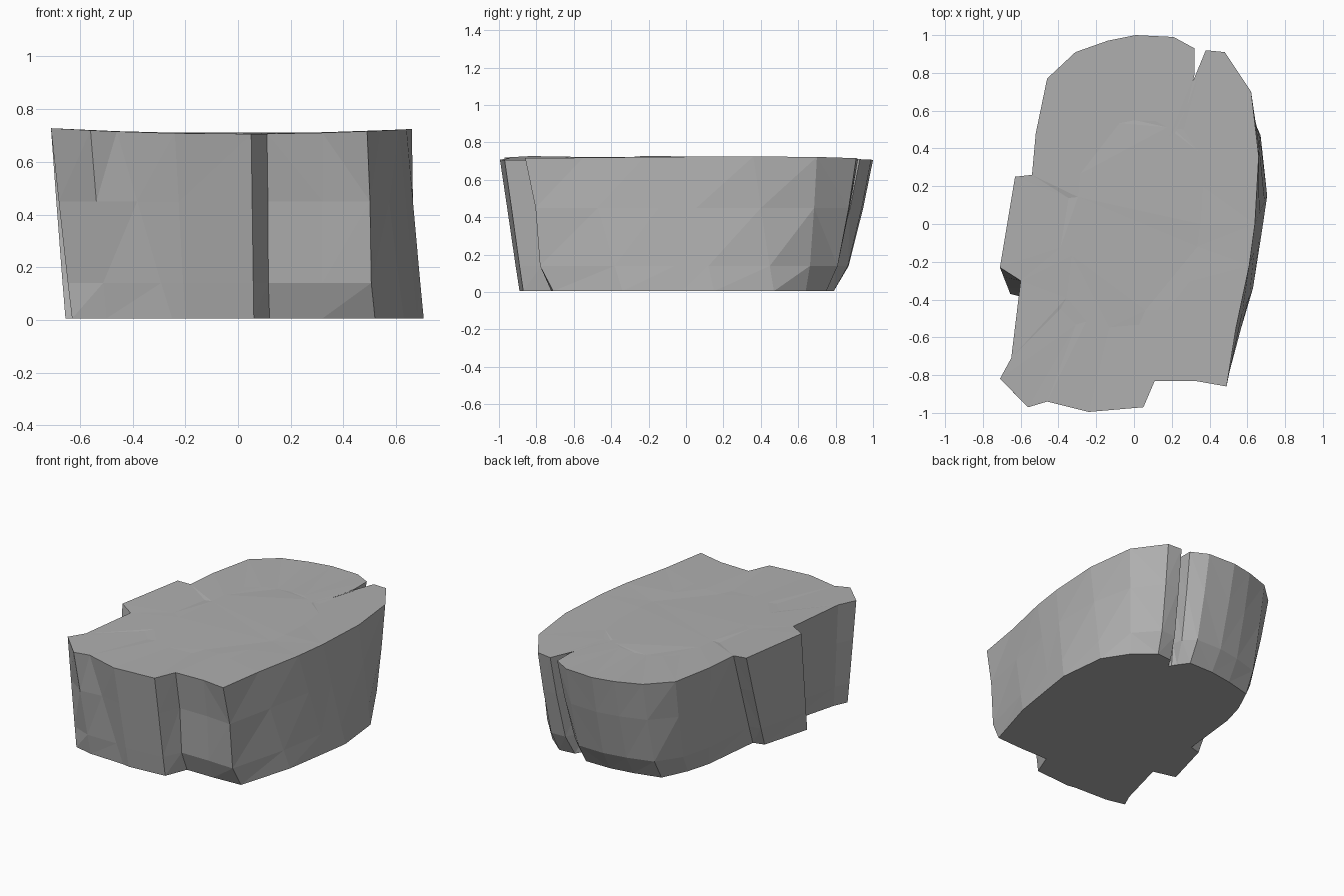
import bpy, bmesh, random

if "Cube" in bpy.data.objects:
    bpy.data.objects.remove(bpy.data.objects["Cube"])
random.seed(4)

# Rock outline, counter-clockwise from front left: (top x, top y, bottom x, bottom y)
OUTLINE = [
    (-.71, -.82, -.63, -.84), (-.56, -.97, -.50, -.87), (-.46, -.94, -.25, -.88),
    (-.24, -.995, -.20, -.89), (.05, -.97, .06, -.87), (.11, -.83, .12, -.72),
    (.32, -.83, .32, -.72), (.49, -.86, .52, -.71), (.54, -.55, .63, -.34),
    (.61, -.22, .68, -.02), (.64, 0, .705, .15), (.66, .36, .67, .47),
    (.62, .70, .56, .64), (.48, .91, .43, .75), (.38, .92, .32, .74),
    (.28, .62, .28, .67), (.32, .79, .27, .69), (.32, .93, .25, .72),
    (.21, .99, .20, .79), (.01, 1.0, .02, .79), (-.14, .97, -.14, .765),
    (-.31, .91, -.32, .72), (-.46, .77, -.40, .55), (-.52, .48, -.445, .39),
    (-.54, .26, -.49, -.02), (-.63, .25, -.565, -.04), (-.71, -.23, -.655, -.37),
    (-.60, -.30, -.50, -.41), (-.65, -.71, -.59, -.75)]


def top_height(x, y):
    return .706 + .043 * x * x


def side_point(p, z, t):
    tx, ty, bx, by = p
    return (bx + (tx - bx) * t, by + (ty - by) * t, z)


bm = bmesh.new()


def ring(points):
    return [bm.verts.new(p) for p in points]


def bridge(a, b):
    n = len(a)
    for i in range(n):
        j = (i + 1) % n
        bm.faces.new((a[i], a[j], b[j], b[i]))


# Base, bulging lower wall, upper wall and rim
base = ring(side_point(p, .005, 0) for p in OUTLINE)
lower = ring(side_point(p, .14, .47 if p[0] > .1 and p[1] < -.8 else
                        .38 if p[1] > .4 else .2) for p in OUTLINE)
upper = ring(side_point(p, .45, .75 if p[1] > .4 else .63) for p in OUTLINE)
rim = ring((p[0], p[1], top_height(p[0], p[1])) for p in OUTLINE)

# Slightly uneven top surface
inner = ring((p[0] * .55, p[1] * .55,
              top_height(p[0] * .55, p[1] * .55) + random.uniform(-.003, .003))
             for p in OUTLINE)
for a, b in zip((base, lower, upper, rim), (lower, upper, rim, inner)):
    bridge(a, b)
bm.faces.new(inner)
bm.faces.new(base[::-1])
bmesh.ops.triangulate(bm, faces=bm.faces[:])
bmesh.ops.recalc_face_normals(bm, faces=bm.faces)

mesh = bpy.data.meshes.new("rock_block")
bm.to_mesh(mesh)
bm.free()
rock = bpy.data.objects.new("rock_block", mesh)
bpy.context.collection.objects.link(rock)

# Dark grey stone
stone = bpy.data.materials.new("dark_stone")
stone.diffuse_color = (.43, .43, .43, 1)
stone.use_nodes = True
stone.node_tree.nodes["Principled BSDF"].inputs["Base Color"].default_value = stone.diffuse_color
mesh.materials.append(stone)
